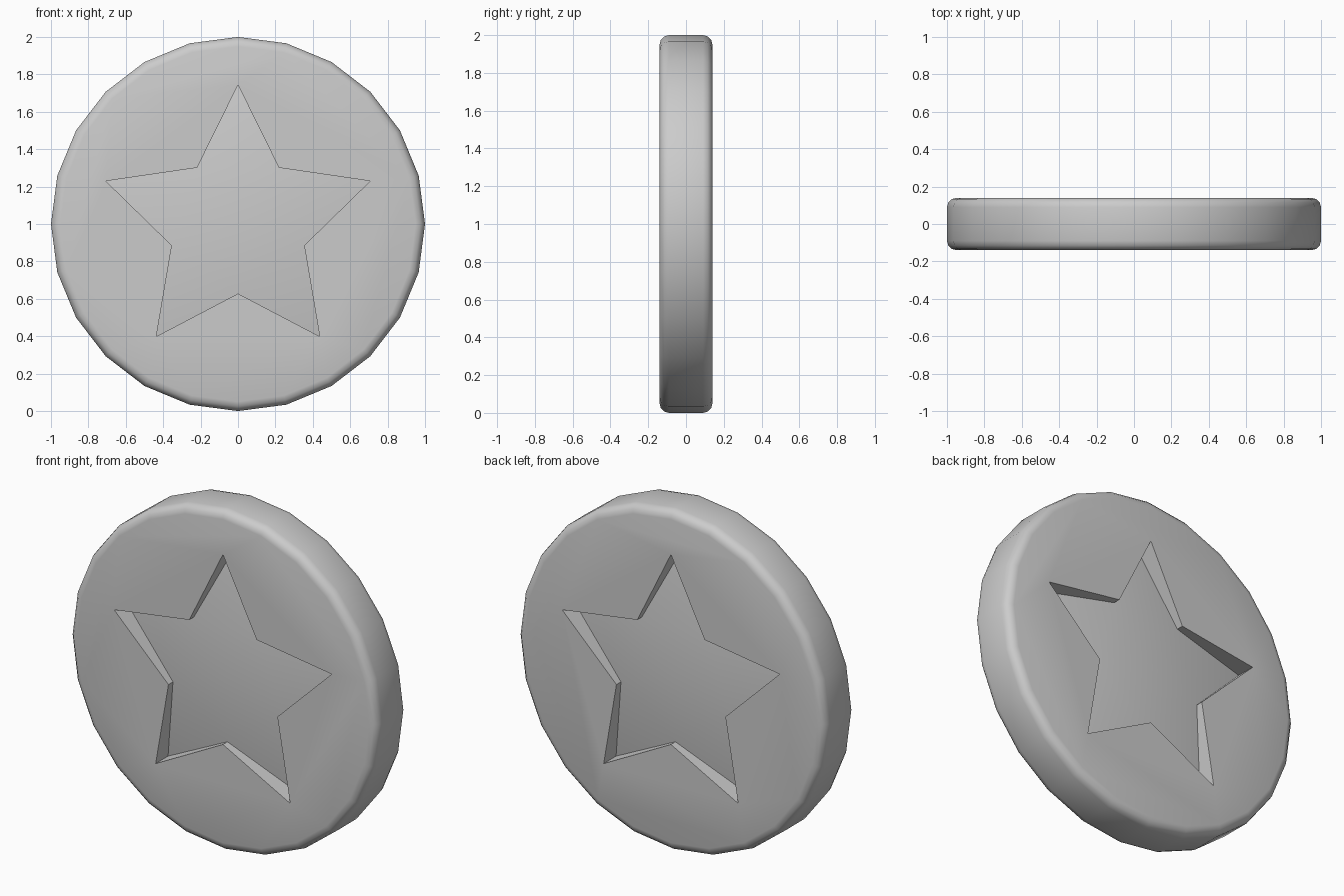
import bpy, bmesh
from math import pi, radians, sin, cos

if "Cube" in bpy.data.objects:
    bpy.data.objects.remove(bpy.data.objects["Cube"])

THICK = 0.28                  # coin thickness
HALF = THICK / 2
R_OUT, R_IN = 0.743, 0.372    # star radii
D_TIP, D_IN, D_MID = 0.115, 0.042, 0.02   # recess depth: tips, notches, centre


def star_cutter(bm, s):
    """Star prism for one face (s = -1 front, 1 back) with a gently domed floor."""
    floor, top = [], []
    for i in range(10):
        r, d = (R_IN, D_IN) if i % 2 else (R_OUT, D_TIP)
        x, z = r * sin(i * pi / 5), 1 + r * cos(i * pi / 5)
        floor.append(bm.verts.new((x, s * (HALF - d), z)))
        top.append(bm.verts.new((x, s * (HALF + 0.1), z)))
    mid = bm.verts.new((0, s * (HALF - D_MID), 1))
    bm.faces.new(top)
    for i in range(10):
        j = (i + 1) % 10
        bm.faces.new((floor[i], top[i], top[j], floor[j]))
    # Central pentagon fan plus one triangle per point
    for i in range(0, 10, 2):
        a, b = floor[i - 1], floor[i + 1]
        bm.faces.new((a, floor[i], b))
        bm.faces.new((a, b, mid))


# Coin disc: 24-sided with rounded rims
bpy.ops.mesh.primitive_cylinder_add(vertices=24, radius=1, depth=THICK,
                                    location=(0, 0, 1), rotation=(pi / 2, 0, 0))
coin = bpy.context.object
coin.name = "coin"
bpy.ops.object.transform_apply(location=True, rotation=True, scale=True)
bevel = coin.modifiers.new("rounded_rim", 'BEVEL')
bevel.width = 0.05
bevel.segments = 3
bevel.limit_method = 'ANGLE'
bevel.angle_limit = radians(40)

# Star cutters for front and back
bm = bmesh.new()
for s in (-1, 1):
    star_cutter(bm, s)
bmesh.ops.recalc_face_normals(bm, faces=bm.faces)
mesh = bpy.data.meshes.new("star_cutter")
bm.to_mesh(mesh)
bm.free()
cutter = bpy.data.objects.new("star_cutter", mesh)
bpy.context.collection.objects.link(cutter)
cutter.hide_render = True

cut = coin.modifiers.new("star_recess", 'BOOLEAN')
cut.operation = 'DIFFERENCE'
cut.object = cutter
cut.solver = 'EXACT'

# Apply, remove the cutter, and smooth the rim
bpy.context.view_layer.objects.active = coin
coin.select_set(True)
for name in ("rounded_rim", "star_recess"):
    bpy.ops.object.modifier_apply(modifier=name)
bpy.data.objects.remove(cutter, do_unlink=True)
bpy.ops.object.shade_smooth_by_angle(angle=radians(40))
